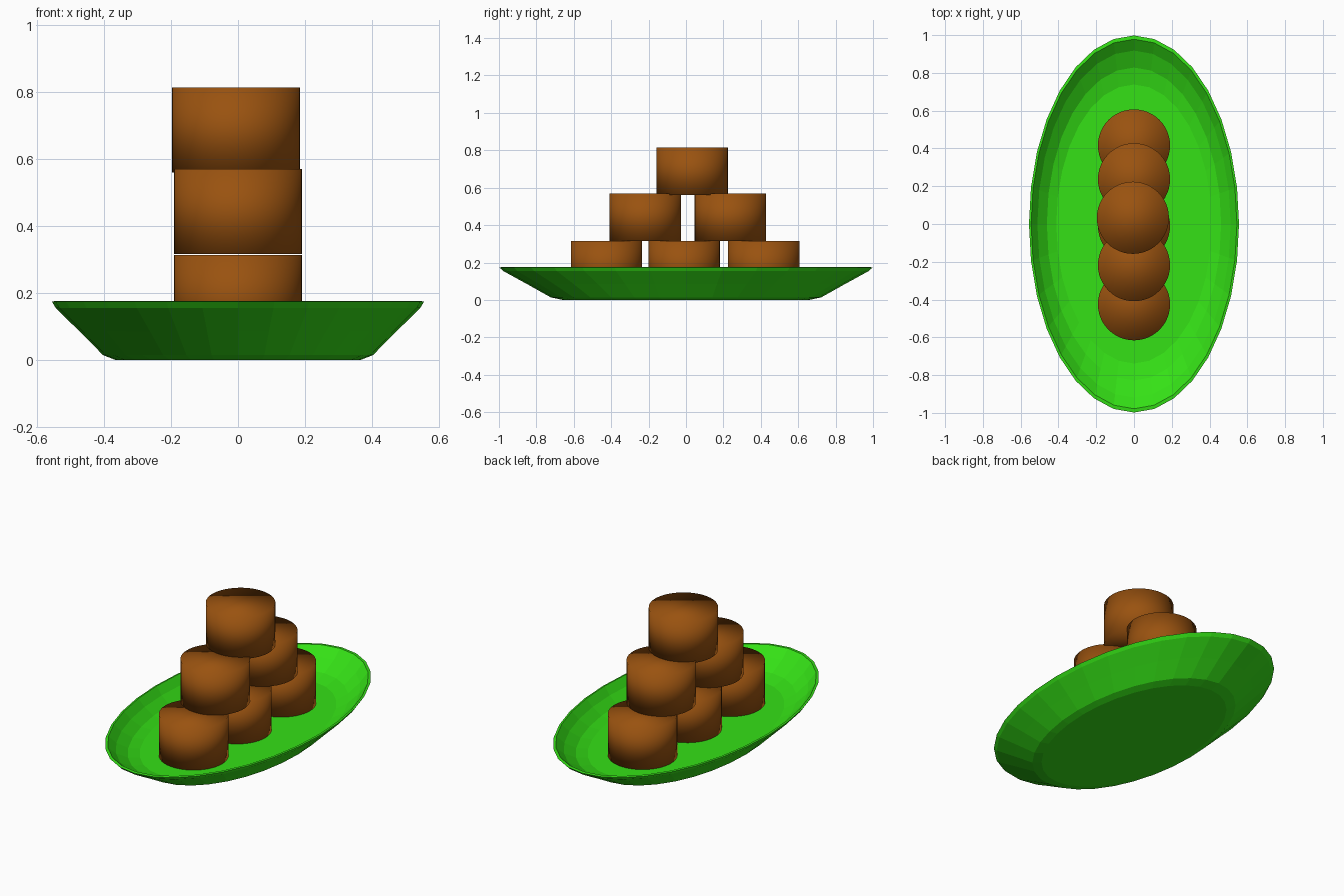
import bpy, bmesh, math

if "Cube" in bpy.data.objects:
    bpy.data.objects.remove(bpy.data.objects["Cube"])

SIDES = 32


def material(name, color):
    m = bpy.data.materials.new(name)
    m.diffuse_color = (*color, 1)
    m.use_nodes = True
    m.node_tree.nodes["Principled BSDF"].inputs["Base Color"].default_value = m.diffuse_color
    return m


def lathe(name, profile, sx, sy, mat):
    """Elliptical lathe of a closed (radius, z) profile with both ends capped."""
    bm = bmesh.new()
    rings = []
    for r, z in profile:
        rings.append([bm.verts.new((r * sx * math.sin(2 * math.pi * i / SIDES),
                                    r * sy * math.cos(2 * math.pi * i / SIDES), z))
                      for i in range(SIDES)])
    for a, b in zip(rings, rings[1:]):
        for i in range(SIDES):
            j = (i + 1) % SIDES
            bm.faces.new((a[i], a[j], b[j], b[i]))
    bm.faces.new(rings[0])
    bm.faces.new(rings[-1])
    bmesh.ops.recalc_face_normals(bm, faces=bm.faces)
    mesh = bpy.data.meshes.new(name)
    bm.to_mesh(mesh)
    bm.free()
    mesh.materials.append(mat)
    obj = bpy.data.objects.new(name, mesh)
    bpy.context.collection.objects.link(obj)
    return obj


green = material("plate_green", (0.035, 0.75, 0.008))
brown = material("cake_brown", (0.32, 0.085, 0.005))

# Oval plate: underside, rim, then inner bowl down to the floor
lathe("plate", [(0.66, 0.0), (0.725, 0.014), (0.85, 0.084), (0.98, 0.155),
                (1.0, 0.174), (0.98, 0.176), (0.92, 0.128), (0.83, 0.082),
                (0.74, 0.062)], 0.556, 0.998, green)

# Pyramid of round cakes: (x, y, bottom z)
cakes = [(0, -0.425, 0.06), (0, -0.01, 0.06), (0, 0.416, 0.06),
         (0, -0.218, 0.316), (0, 0.237, 0.316),
         (-0.006, 0.033, 0.56)]
for n, (x, y, z) in enumerate(cakes):
    bpy.ops.mesh.primitive_cylinder_add(vertices=48, radius=0.191, depth=0.254,
                                        location=(x, y, z + 0.127))
    cake = bpy.context.object
    cake.name = f"cake_{n + 1}"
    cake.data.materials.append(brown)
    bpy.ops.object.shade_smooth()
